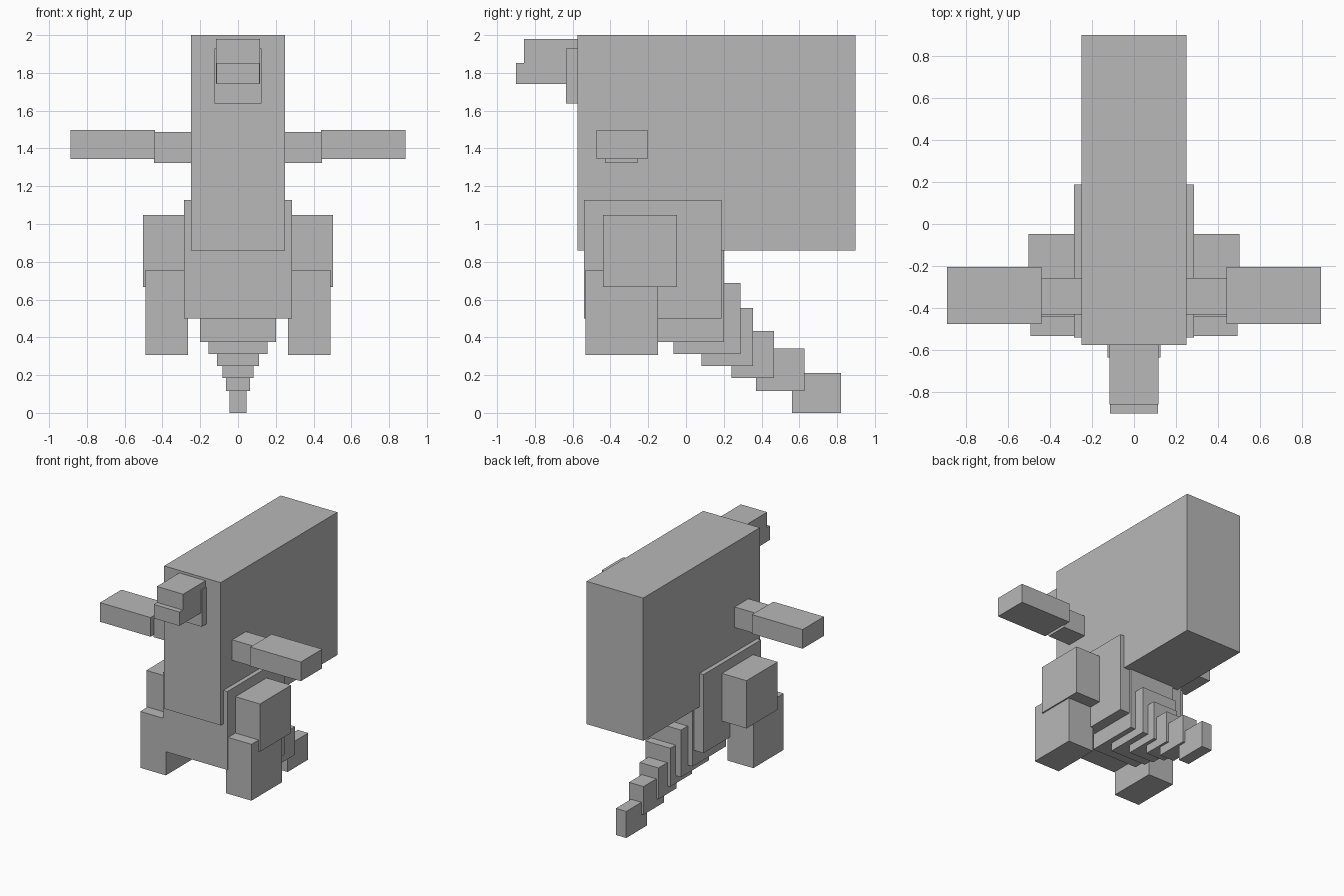
import bpy

if "Cube" in bpy.data.objects:
    bpy.data.objects.remove(bpy.data.objects["Cube"])

grey = bpy.data.materials.new("plain_grey")
grey.diffuse_color = (0.48, 0.48, 0.48, 1)
grey.use_nodes = True
grey.node_tree.nodes["Principled BSDF"].inputs["Base Color"].default_value = grey.diffuse_color


def box(name, x, y, z):
    """Box spanning the (low, high) range on each axis."""
    bpy.ops.mesh.primitive_cube_add(size=1, location=[(a + b) / 2 for a, b in (x, y, z)])
    ob = bpy.context.object
    ob.name = name
    ob.scale = [b - a for a, b in (x, y, z)]
    bpy.ops.object.transform_apply(location=False, rotation=False, scale=True)
    ob.data.materials.append(grey)


def centred(name, half, y, z):
    box(name, (-half, half), y, z)


def pair(name, x, y, z):
    box(name + "_right", x, y, z)
    box(name + "_left", (-x[1], -x[0]), y, z)


# Torso and hips
centred("body", 0.25, (-0.575, 0.897), (0.86, 2.0))
centred("hips", 0.285, (-0.54, 0.187), (0.5, 1.127))

# Head
centred("neck", 0.125, (-0.635, -0.5), (1.637, 1.93))
centred("head", 0.116, (-0.858, -0.55), (1.745, 1.98))
centred("jaw", 0.113, (-0.9, -0.6), (1.742, 1.853))

# Arms
pair("upper_arm", (0.2, 0.445), (-0.43, -0.257), (1.324, 1.488))
pair("forearm", (0.44, 0.887), (-0.474, -0.204), (1.345, 1.498))

# Legs
pair("thigh", (0.265, 0.502), (-0.44, -0.047), (0.666, 1.047))
pair("lower_leg", (0.265, 0.491), (-0.532, -0.148), (0.307, 0.757))

# Tail, stepping down and narrowing: half width, y range, z range
tail = [
    (0.20, (-0.22, 0.202), (0.376, 0.86)),
    (0.157, (-0.066, 0.288), (0.312, 0.688)),
    (0.11, (0.083, 0.355), (0.249, 0.556)),
    (0.083, (0.24, 0.466), (0.184, 0.434)),
    (0.064, (0.371, 0.628), (0.117, 0.342)),
    (0.046, (0.56, 0.82), (0.0, 0.212)),
]
for i, (half, y, z) in enumerate(tail, 1):
    centred(f"tail_segment_{i}", half, y, z)
